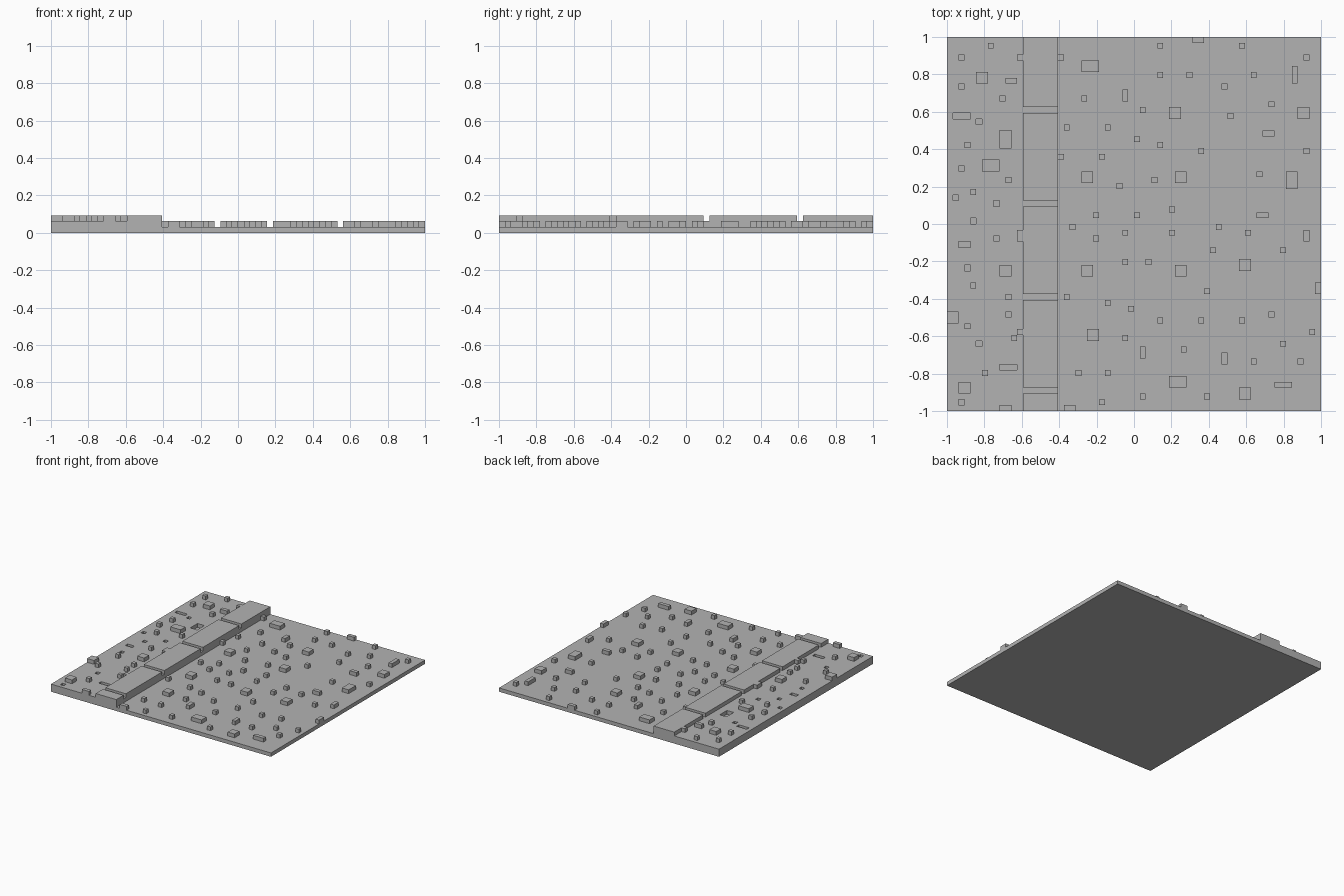
import bpy
import bmesh

old_cube = bpy.data.objects.get("Cube")
if old_cube:
    bpy.data.objects.remove(old_cube, do_unlink=True)

UNIT = 1 / 32  # one grid cell

# Single flat colour
grey = bpy.data.materials.new("plain grey")
grey.use_nodes = True
colour = (0.45, 0.45, 0.45, 1)
grey.diffuse_color = colour
grey.node_tree.nodes["Principled BSDF"].inputs["Base Color"].default_value = colour


def add_box(bm, x, y, z, width, depth, height, open_bottom=False):
    """Add a box to the mesh from its low corner and size, in grid cells."""
    verts = bmesh.ops.create_cube(bm, size=1)["verts"]
    for v in verts:
        v.co.x = (x + (v.co.x + 0.5) * width) * UNIT
        v.co.y = (y + (v.co.y + 0.5) * depth) * UNIT
        v.co.z = (z + (v.co.z + 0.5) * height) * UNIT
    if open_bottom:
        faces = {f for v in verts for f in v.link_faces}
        lowest = min(faces, key=lambda f: f.calc_center_median().z)
        bmesh.ops.delete(bm, geom=[lowest], context="FACES_ONLY")


def finish(name, bm):
    """Turn the mesh into a named grey object."""
    mesh = bpy.data.meshes.new(name)
    bm.to_mesh(mesh)
    bm.free()
    mesh.materials.append(grey)
    obj = bpy.data.objects.new(name, mesh)
    bpy.context.collection.objects.link(obj)
    return obj


def slab(name, x, y, z, width, depth, height):
    bm = bmesh.new()
    add_box(bm, x, y, z, width, depth, height)
    return finish(name, bm)


def blocks(name, z, size, corners):
    """One object of equal low blocks standing at the given corner cells."""
    bm = bmesh.new()
    for x, y in corners:
        add_box(bm, x, y, z, *size, 1, open_bottom=True)
    return finish(name, bm)


# Base: low main floor and the higher side deck
slab("main_floor", -13, -32, 0, 45, 64, 1)
side_deck = slab("side_deck", -32, -32, 0, 19, 64, 2)

# Sunken pits cut into the side deck
pits = bmesh.new()
for x, y in [(-27, 17), (-31, 4), (-28, 0), (-24, 3), (-29, -8),
             (-27, -21), (-30, -31)]:
    add_box(pits, x, y, 1, 1, 1, 3)
add_box(pits, -31, 18, 1, 3, 1, 3)
add_box(pits, -23, 13, 1, 2, 3, 3)
add_box(pits, -30, -4, 1, 2, 1, 3)
add_box(pits, -23, -25, 1, 3, 1, 3)
cutter = finish("pit_cutter", pits)
cutter.hide_render = True
cut = side_deck.modifiers.new("pits", "BOOLEAN")
cut.operation = "DIFFERENCE"
cut.solver = "EXACT"
cut.object = cutter
bpy.context.view_layer.objects.active = side_deck
bpy.ops.object.modifier_apply(modifier=cut.name)
bpy.data.objects.remove(cutter, do_unlink=True)

# Raised ridge, split by narrow gaps
ridge = bmesh.new()
for start, end in [(-32, -29), (-28, -13), (-12, 3), (4, 19), (20, 32)]:
    add_box(ridge, -19, start, 2, 6, end - start, 1, open_bottom=True)
finish("ridge", ridge)

# Raised blocks on the side deck
blocks("deck_studs", 2, (1, 1), [
    (-25, 30), (-30, 28), (-20, 28), (-30, 23), (-23, 21), (-29, 13),
    (-30, 9), (-22, 7), (-28, 5), (-24, -3), (-28, -11), (-22, -13),
    (-22, -16), (-29, -18), (-21, -20), (-20, -19), (-26, -26)])
blocks("deck_square_blocks", 2, (2, 2), [
    (-27, 24), (-23, -9), (-32, -17), (-30, -29)])
blocks("deck_wide_bars", 2, (2, 1), [(-22, 24), (-23, -32)])
blocks("deck_deep_bar", 2, (1, 2), [(-20, -3)])
blocks("deck_large_block", 2, (3, 2), [(-26, 9)])

# Raised blocks on the main floor
blocks("back_floor_studs", 1, (1, 1), [
    (-13, 28), (4, 30), (18, 30), (29, 28), (4, 25), (9, 25), (20, 25),
    (-9, 21), (15, 23), (1, 19), (16, 18), (23, 20), (-12, 16), (-5, 16),
    (0, 14), (4, 13), (11, 12), (-13, 11), (-6, 11), (3, 7), (21, 8),
    (29, 12), (-3, 6), (-7, 1), (0, 1), (6, 2)])
blocks("front_floor_studs", 1, (1, 1), [
    (-11, -1), (-7, -3), (-2, -2), (6, -2), (14, -1), (19, -2), (13, -5),
    (25, -5), (-2, -7), (2, -7), (-12, -13), (12, -12), (-5, -14),
    (-1, -15), (4, -17), (11, -17), (18, -17), (23, -16), (30, -19),
    (-2, -20), (8, -22), (25, -21), (20, -24), (28, -24), (-10, -26),
    (-5, -26), (1, -30), (12, -30), (-6, -31)])
blocks("floor_square_blocks", 1, (2, 2), [
    (6, 18), (28, 18), (-9, 7), (7, 7), (-9, -9), (7, -9), (18, -8),
    (-8, -20), (18, -30)])
blocks("floor_wide_bars", 1, (2, 1), [(10, 31), (22, 15), (21, 1), (-12, -32)])
blocks("floor_deep_bars", 1, (1, 2), [
    (-2, 21), (29, -3), (31, -12), (1, -23), (15, -24)])
blocks("floor_large_blocks", 1, (3, 2), [(-9, 26), (6, -28)])
blocks("floor_long_bar", 1, (3, 1), [(24, -28)])
blocks("floor_long_deep_bar", 1, (1, 3), [(27, 24)])
blocks("floor_deep_block", 1, (2, 3), [(26, 6)])
